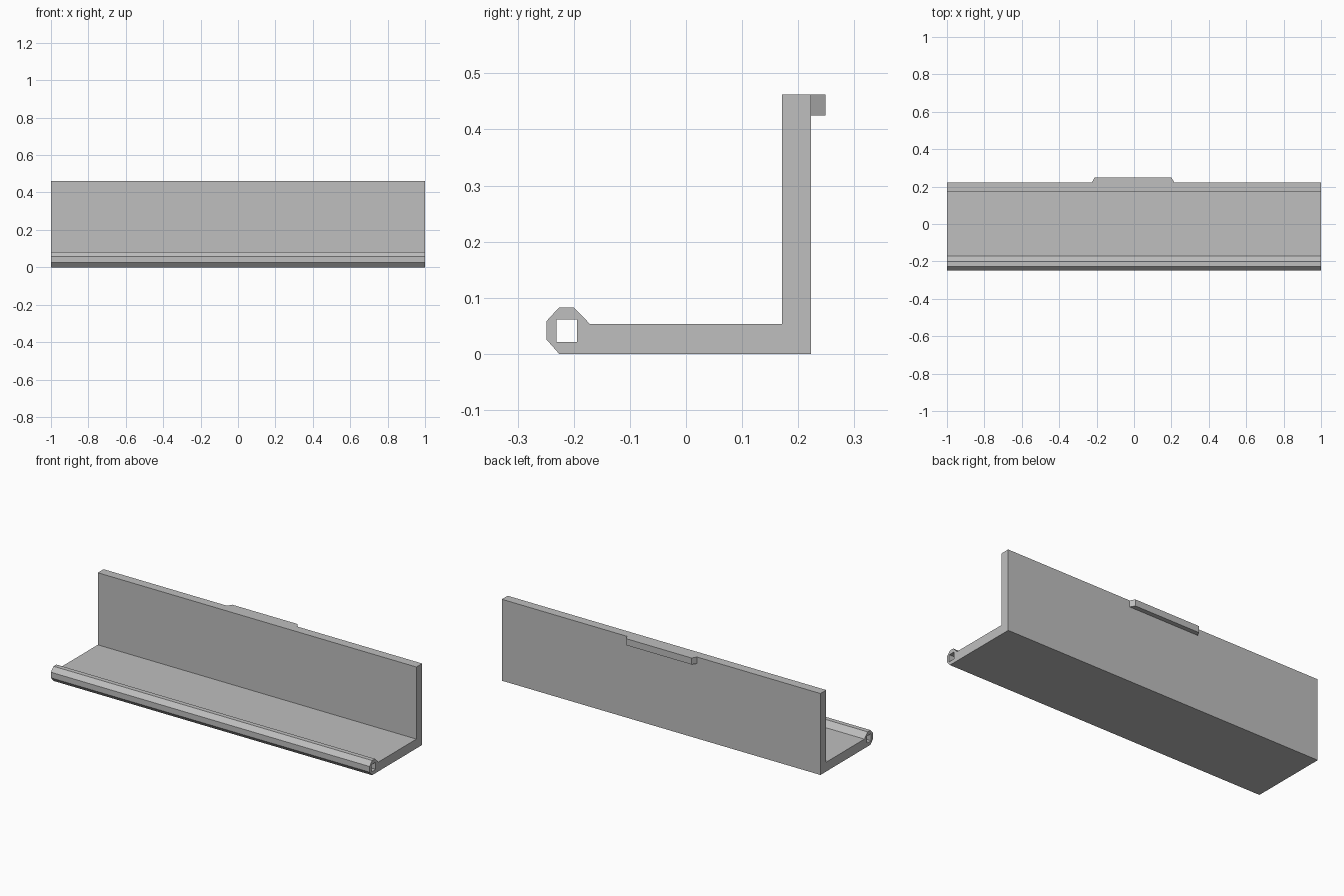
import bpy
import bmesh
from mathutils import Vector

if "Cube" in bpy.data.objects:
    bpy.data.objects.remove(bpy.data.objects["Cube"], do_unlink=True)

# Plain grey material
GREY = (0.52, 0.52, 0.52, 1)
grey = bpy.data.materials.new("grey")
grey.use_nodes = True
grey.diffuse_color = GREY
grey.node_tree.nodes["Principled BSDF"].inputs["Base Color"].default_value = GREY


def extrude_profile(name, loops, place, direction):
    """Fill closed outlines (later ones are holes) and extrude them to a solid."""
    bm = bmesh.new()
    for loop in loops:
        verts = [bm.verts.new(place(*p)) for p in loop]
        for a, b in zip(verts, verts[1:] + verts[:1]):
            bm.edges.new((a, b))
    bmesh.ops.triangle_fill(bm, use_beauty=True, edges=bm.edges[:])
    new = bmesh.ops.extrude_face_region(bm, geom=bm.faces[:], use_keep_orig=True)["geom"]
    moved = [v for v in new if isinstance(v, bmesh.types.BMVert)]
    bmesh.ops.translate(bm, verts=moved, vec=Vector(direction))
    bmesh.ops.recalc_face_normals(bm, faces=bm.faces[:])
    mesh = bpy.data.meshes.new(name)
    bm.to_mesh(mesh)
    bm.free()
    mesh.materials.append(grey)
    obj = bpy.data.objects.new(name, mesh)
    bpy.context.collection.objects.link(obj)
    return obj


# L-shaped bracket with a faceted hinge barrel along its front edge
outline = [(-0.226, 0), (-0.249, 0.026), (-0.249, 0.058), (-0.226, 0.083),
           (-0.2, 0.083), (-0.171, 0.053), (0.171, 0.053), (0.171, 0.462),
           (0.223, 0.462), (0.223, 0)]
# Square pin hole running the full length of the barrel
pin_hole = [(-0.231, 0.021), (-0.231, 0.061), (-0.194, 0.061), (-0.194, 0.021)]
extrude_profile("hinged_bracket", [outline, pin_hole],
                lambda y, z: (-1, y, z), (2, 0, 0))

# Finger tab with slanted ends on the back of the upright
tab = [(-0.225, 0.223), (-0.21, 0.249), (0.2, 0.249), (0.215, 0.223)]
extrude_profile("finger_tab", [tab], lambda x, y: (x, y, 0.425), (0, 0, 0.037))
